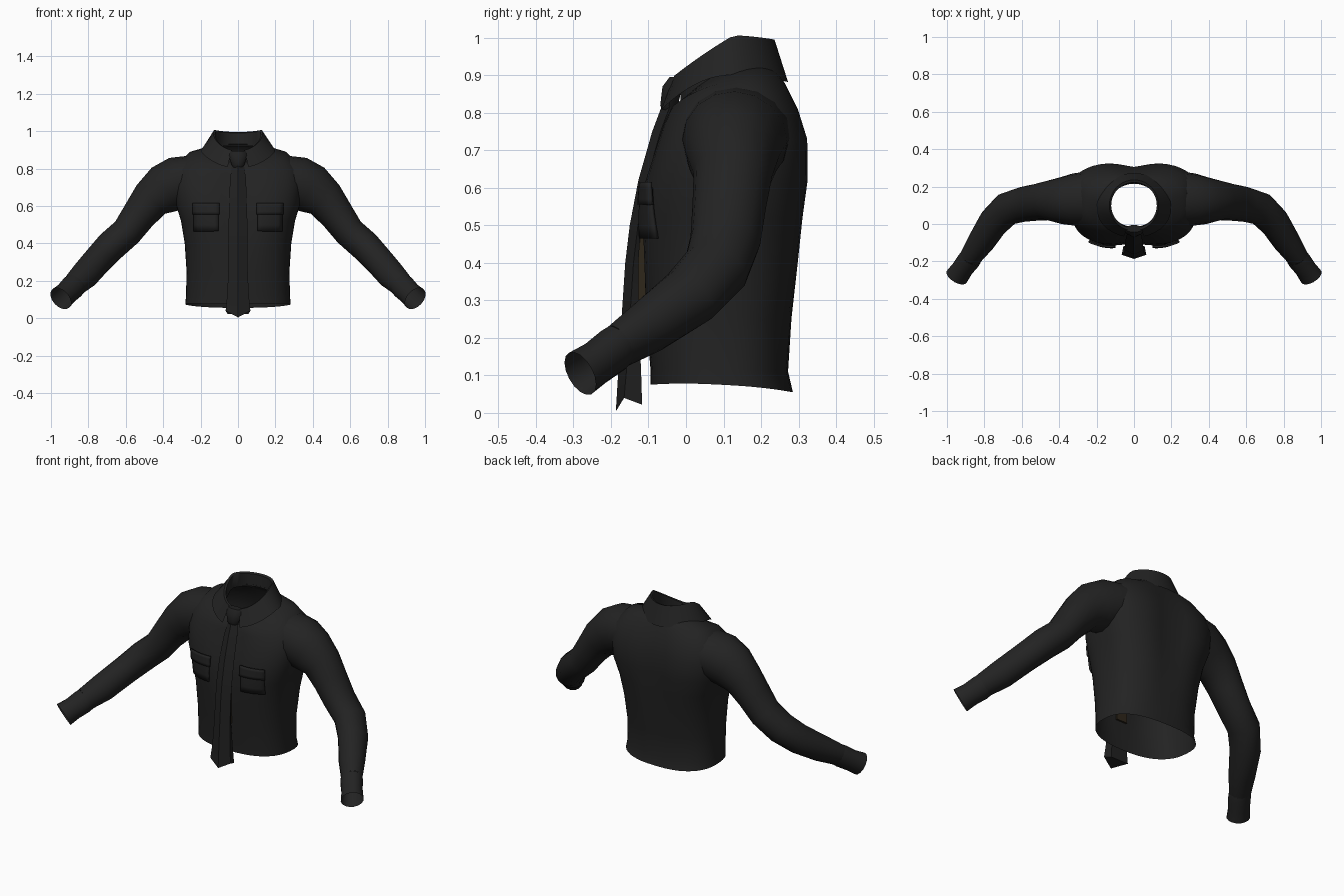
import bpy, bmesh, math
from mathutils import Vector

if "Cube" in bpy.data.objects:
    bpy.data.objects.remove(bpy.data.objects["Cube"])


def material(name, color):
    m = bpy.data.materials.new(name)
    m.diffuse_color = (*color, 1)
    m.use_nodes = True
    m.node_tree.nodes["Principled BSDF"].inputs["Base Color"].default_value = m.diffuse_color
    return m


FABRIC = material("black fabric", (0.0165, 0.0165, 0.0165))
TIE = material("black tie", (0.0145, 0.0145, 0.0145))
BROWN = material("dark brown", (0.028, 0.02, 0.011))


def loft(name, rings, mat, closed=True, caps=False, angle=50, thick=0):
    """Skin a list of equal-length point rings into one object."""
    bm = bmesh.new()
    vs = [[bm.verts.new(p) for p in r] for r in rings]
    n = len(rings[0])
    for a, b in zip(vs, vs[1:]):
        for i in range(n if closed else n - 1):
            j = (i + 1) % n
            bm.faces.new((a[i], a[j], b[j], b[i]))
    if caps:
        bm.faces.new(vs[0])
        bm.faces.new(vs[-1])
    bmesh.ops.recalc_face_normals(bm, faces=bm.faces)
    me = bpy.data.meshes.new(name)
    bm.to_mesh(me)
    bm.free()
    me.materials.append(mat)
    ob = bpy.data.objects.new(name, me)
    bpy.context.collection.objects.link(ob)
    if thick:
        mod = ob.modifiers.new("thickness", "SOLIDIFY")
        mod.thickness = thick
        mod.offset = 0
    bpy.ops.object.select_all(action='DESELECT')
    ob.select_set(True)
    bpy.context.view_layer.objects.active = ob
    bpy.ops.object.shade_smooth_by_angle(angle=math.radians(angle))
    return ob


# Torso sections: front z, back z, half width, front y, back y, squareness, centre dip, side lift
SECTIONS = [
    (.075, .055, .282, -.095, .285, 2.5, .00, .01),
    (.12, .11, .278, -.095, .272, 2.5, .00, 0),
    (.25, .25, .275, -.11, .285, 2.5, .02, 0),
    (.40, .40, .285, -.12, .307, 2.6, .06, 0),
    (.52, .52, .305, -.125, .32, 2.8, .10, 0),
    (.62, .62, .335, -.115, .332, 3.0, .12, 0),
    (.71, .73, .345, -.085, .33, 3.0, .12, 0),
    (.77, .81, .33, -.065, .305, 2.8, .10, .02),
    (.81, .875, .26, -.045, .272, 2.5, .05, .04),
    (.82, .92, .18, -.03, .24, 2.2, 0, .03),
    (.83, .93, .13, -.015, .215, 2.0, 0, .03)]


def depth(x, sec):
    """Half depth of a section at x."""
    zf, zb, hw, yf, yb, n, dip, lift = sec
    q = max(0, 1 - abs(x / hw) ** n) ** (1 / n)
    return (yb - yf) / 2 * q * (1 - dip * math.exp(-(x / .09) ** 2))


def torso_ring(sec, count=48):
    zf, zb, hw, yf, yb, n, dip, lift = sec
    pts = []
    for i in range(count):
        a = 2 * math.pi * i / count
        c, s = math.cos(a), math.sin(a)
        x = hw * math.copysign(abs(c) ** (2 / n), c)
        y = (yf + yb) / 2 + math.copysign(depth(x, sec), s)
        t = (y - yf) / (yb - yf)
        pts.append((x, y, zf + (zb - zf) * t + lift * c * c))
    return pts


def front_y(x, z):
    """Front surface of the torso at x and z."""
    for a, b in zip(SECTIONS, SECTIONS[1:]):
        if a[0] <= z <= b[0]:
            t = (z - a[0]) / (b[0] - a[0])
            s = [p + (q - p) * t for p, q in zip(a, b)]
            return (s[3] + s[4]) / 2 - depth(x, s)


loft("shirt_body", [torso_ring(s) for s in SECTIONS], FABRIC)

# Sleeve path: centre x, y, z, radius in the hanging plane, radius across
SLEEVE = [
    (.25, .135, .74, .13, .145), (.32, .13, .725, .14, .14),
    (.39, .125, .69, .135, .125), (.465, .125, .635, .108, .105),
    (.53, .115, .55, .092, .098), (.595, .105, .46, .083, .094),
    (.68, .08, .385, .083, .09), (.75, .01, .31, .078, .085),
    (.82, -.10, .23, .076, .07), (.875, -.18, .178, .064, .055)]
CUFF = [(.872, -.178, .18, .064, .056), (.885, -.197, .165, .066, .058),
        (.918, -.24, .133, .062, .056), (.948, -.282, .105, .067, .060)]


def tube(path, side, count=16):
    rings = []
    for i, (x, y, z, ru, rv) in enumerate(path):
        p, q = path[max(i - 1, 0)], path[min(i + 1, len(path) - 1)]
        t = (Vector(q[:3]) - Vector(p[:3])).normalized()
        u = t.cross(Vector((0, 1, 0))).normalized()
        v = u.cross(t)
        ring = []
        for k in range(count):
            a = 2 * math.pi * k / count
            w = Vector((x, y, z)) + u * ru * math.cos(a) + v * rv * math.sin(a)
            ring.append((w.x * side, w.y, w.z))
        rings.append(ring)
    return rings


for label, side in (("left", 1), ("right", -1)):
    loft(label + "_sleeve", tube(SLEEVE, side), FABRIC, angle=60)
    loft(label + "_cuff", tube(CUFF, side), FABRIC, angle=60)

    # Chest pocket and its flap follow the torso surface
    for part, x0, x1, z0, z1, out in (("pocket", .105, .235, .465, .6, .008),
                                      ("pocket_flap", .098, .242, .555, .615, .013)):
        grid = []
        for j in range(5):
            z = z0 + (z1 - z0) * j / 4
            xs = [x0 + (x1 - x0) * i / 6 for i in range(7)]
            grid.append([(side * x, front_y(x, z) - out, z) for x in xs])
        loft(label + "_" + part, grid, FABRIC, closed=False, thick=.009)

# Collar: inner stand, fold line, then the flap falling outward
stand, fold, crest, flap = [], [], [], []
for i in range(37):
    a = math.radians(-165 + 330 * i / 36)
    s, c = math.sin(a), math.cos(a)
    t = max(0, .2 - c) / 1.2
    stand.append((.127 * s, .10 + .118 * c, .92 - .10 * t))
    fold.append((.122 * s, .10 + .122 * c, .99 + .01 * s * s - .095 * t))
    crest.append((.132 * s, .10 + .136 * c, .995 + .012 * s * s - .10 * t))
    flap.append((.195 * s + .02 * t * s, .10 + .172 * c, .882 + .02 * s * s - .08 * t ** 2))
loft("collar", [stand, fold, crest, flap], FABRIC, closed=False, angle=60)

# Tie sections: z, front y, half width, depth
TIE_ROWS = [(.83, -.06, .030, .03), (.75, -.09, .042, .03), (.62, -.127, .048, .03),
            (.50, -.15, .05, .03), (.40, -.162, .05, .035), (.25, -.172, .052, .045),
            (.12, -.18, .058, .06), (.04, -.187, .066, .07)]
rows = []
for z, y, w, d in TIE_ROWS:
    drop = .036 if z < .1 else 0
    rows.append([(0, y, z - drop), (w, y + .022, z), (w * .85, y + d, z - drop * .5),
                 (-w * .85, y + d, z - drop * .5), (-w, y + .022, z)])
loft("tie", rows, TIE, caps=True, angle=30)

# Tie knot
knot = []
for z, y, w, d in ((.805, -.062, .026, .04), (.82, -.070, .034, .05),
                   (.87, -.064, .05, .055), (.895, -.045, .045, .04)):
    knot.append([(w * math.cos(k * math.pi / 5), y + d / 2 + d / 2 * math.sin(k * math.pi / 5), z)
                 for k in range(10)])
loft("tie_knot", knot, TIE, caps=True, angle=40)

# Brown button strip behind the tie
strip = []
for z, y, w, d in TIE_ROWS[1:6]:
    b = max(front_y(0, z) + .01, y + d + .004)
    strip.append([(-.034, y + d - .01, z), (.034, y + d - .01, z), (.034, b, z), (-.034, b, z)])
loft("button_strip", strip, BROWN, caps=True, angle=30)
